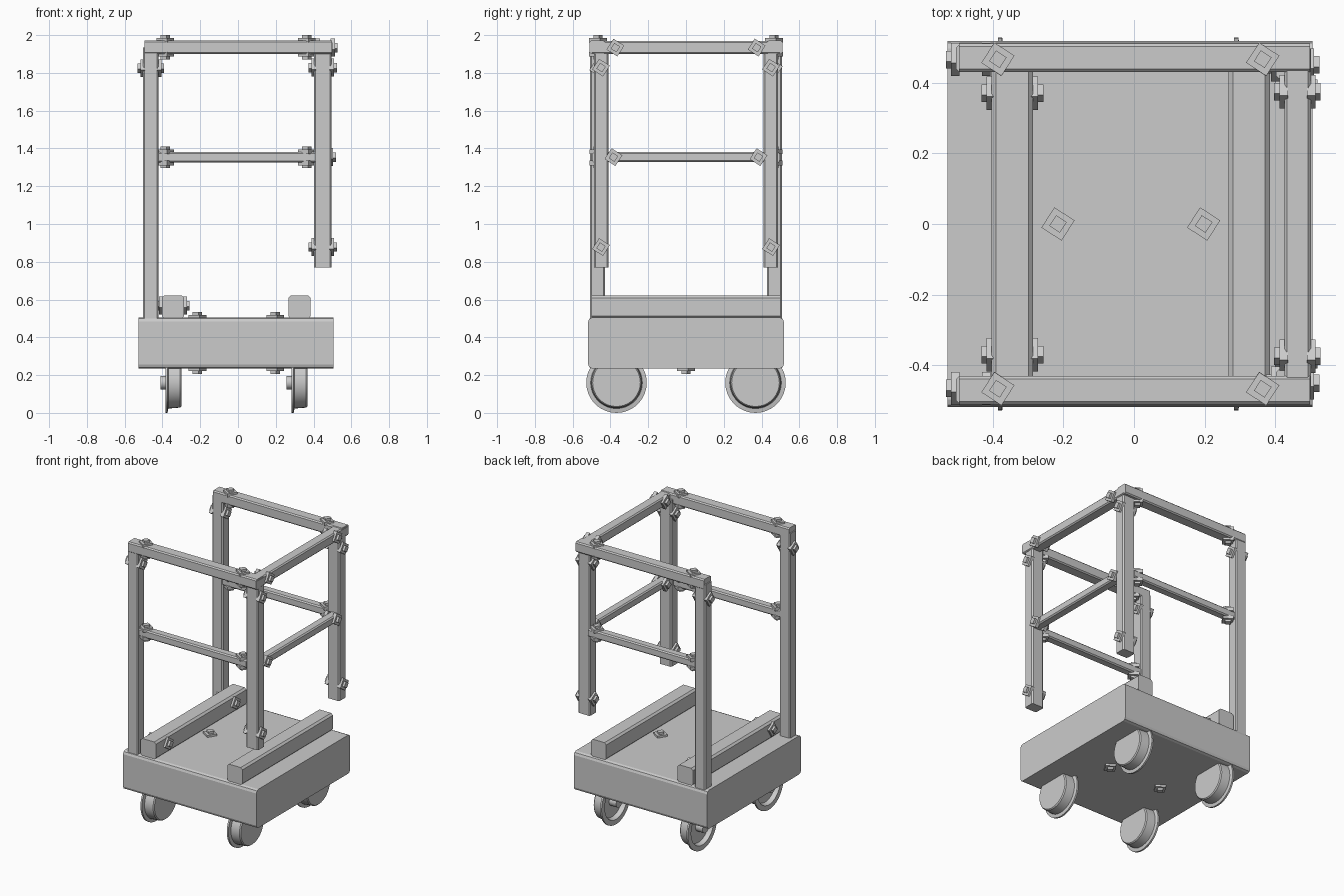
import bpy, bmesh, math
from mathutils import Matrix, Vector

if "Cube" in bpy.data.objects:
    bpy.data.objects.remove(bpy.data.objects["Cube"])


def finish(name, bm):
    bmesh.ops.recalc_face_normals(bm, faces=bm.faces)
    me = bpy.data.meshes.new(name)
    bm.to_mesh(me)
    bm.free()
    ob = bpy.data.objects.new(name, me)
    bpy.context.collection.objects.link(ob)
    return ob


def bar(name, x, y, z, axis, bevel=0.008, segments=1):
    """Box given by (min, max) ranges; the edges running along axis are bevelled."""
    bm = bmesh.new()
    bmesh.ops.create_cube(bm, size=1)
    for v in bm.verts:
        for i, (lo, hi) in enumerate((x, y, z)):
            v.co[i] = hi if v.co[i] > 0 else lo
    edges = [e for e in bm.edges
             if abs((e.verts[0].co - e.verts[1].co).normalized()[axis]) > 0.9]
    bmesh.ops.bevel(bm, geom=edges, offset=bevel, segments=segments,
                    profile=0.5, affect='EDGES')
    return finish(name, bm)


def bolt(name, pos, axis, lo, hi):
    """Square washer and square nut on both ends of a bolt running lo..hi along axis."""
    bm = bmesh.new()
    direction = Vector([float(i == axis) for i in range(3)])
    turn = direction.to_track_quat('Z', 'Y').to_matrix().to_4x4()
    spin = Matrix.Rotation(math.radians(-33), 4, 'Z')
    for face, sign in ((lo, -1), (hi, 1)):
        for side, a, b in ((0.068, -0.01, 0.014), (0.036, 0.0, 0.029)):
            c = Vector(pos)
            c[axis] = face + sign * (a + b) / 2
            bmesh.ops.create_cube(bm, size=1, matrix=Matrix.Translation(c) @ turn @ spin
                                  @ Matrix.Diagonal((side, side, b - a, 1)))
    return finish(name, bm)


def wheel(name, x, y, z):
    """Flanged wheel turned around the x axis, dished on the flange side."""
    profile = [(-0.025, 0), (-0.025, 0.035), (0.03, 0.035), (0.03, 0.115),
               (0.0, 0.125), (0.0, 0.16), (0.012, 0.16), (0.016, 0.137),
               (0.078, 0.132), (0.085, 0.126), (0.085, 0)]
    bm = bmesh.new()
    vs = [bm.verts.new((px, 0, r)) for px, r in profile]
    es = [bm.edges.new(p) for p in zip(vs, vs[1:])]
    bmesh.ops.spin(bm, geom=vs + es, cent=(0, 0, 0), axis=(1, 0, 0),
                   angle=math.tau, steps=36)
    bmesh.ops.remove_doubles(bm, verts=bm.verts, dist=1e-5)
    bmesh.ops.translate(bm, verts=bm.verts, vec=(x, y, z))
    ob = finish(name, bm)
    bpy.ops.object.select_all(action='DESELECT')
    ob.select_set(True)
    bpy.context.view_layer.objects.active = ob
    bpy.ops.object.shade_smooth_by_angle(angle=math.radians(30))


def span(side, a, b):
    """Range a..b on the positive side, mirrored when side is -1."""
    return tuple(sorted((side * a, side * b)))


# Cart body and the two deck beams
bar("cart_body", (-0.527, 0.505), (-0.518, 0.518), (0.235, 0.505), 0, 0.022, 2)
bar("deck_beam_left", (-0.403, -0.285), (-0.5, 0.5), (0.5, 0.622), 1, 0.013)
bar("deck_beam_right", (0.267, 0.384), (-0.5, 0.5), (0.5, 0.622), 1, 0.013)

# Deck bolts
for x in (-0.215, 0.197):
    bolt("deck_bolt", (x, 0, 0), 2, 0.235, 0.505)

# Rails across the right end
bar("top_rail_end", (0.425, 0.5), (-0.497, 0.497), (1.9, 1.968), 1)
bar("middle_rail_end", (0.428, 0.49), (-0.43, 0.43), (1.327, 1.382), 1)

for s, label in ((-1, "front"), (1, "back")):
    # Posts and side rails
    bar("long_post_" + label, (-0.503, -0.42), span(s, 0.43, 0.507), (0.49, 1.935), 2)
    bar("hanging_post_" + label, (0.402, 0.495), span(s, 0.411, 0.487), (0.77, 1.935), 2)
    bar("top_rail_" + label, (-0.495, 0.498), span(s, 0.43, 0.51), (1.9, 1.972), 0)
    bar("middle_rail_" + label, (-0.43, 0.41), span(s, 0.435, 0.495), (1.325, 1.38), 0)

    # Bolts standing in the side rails
    for x in (-0.385, 0.364):
        bolt("top_rail_bolt_" + label, (x, s * 0.466, 0), 2, 1.9, 1.971)
        bolt("middle_rail_bolt_" + label, (x, s * 0.465, 0), 2, 1.325, 1.38)

    # Bolts lying along x
    bolt("end_top_bolt_" + label, (0, s * 0.374, 1.934), 0, 0.425, 0.499)
    bolt("end_middle_bolt_" + label, (0, s * 0.384, 1.354), 0, 0.428, 0.49)
    bolt("long_post_bolt_" + label, (0, s * 0.465, 1.825), 0, -0.503, -0.42)
    bolt("beam_bolt_" + label, (0, s * 0.37, 0.568), 0, -0.403, -0.285)
    for z in (1.828, 0.878):
        bolt("hanging_post_bolt_" + label, (0, s * 0.45, z), 0, 0.402, 0.495)

    # Wheels all face the same way
    wheel("wheel_left_" + label, -0.385, s * 0.368, 0.16)
    wheel("wheel_right_" + label, 0.283, s * 0.368, 0.16)
